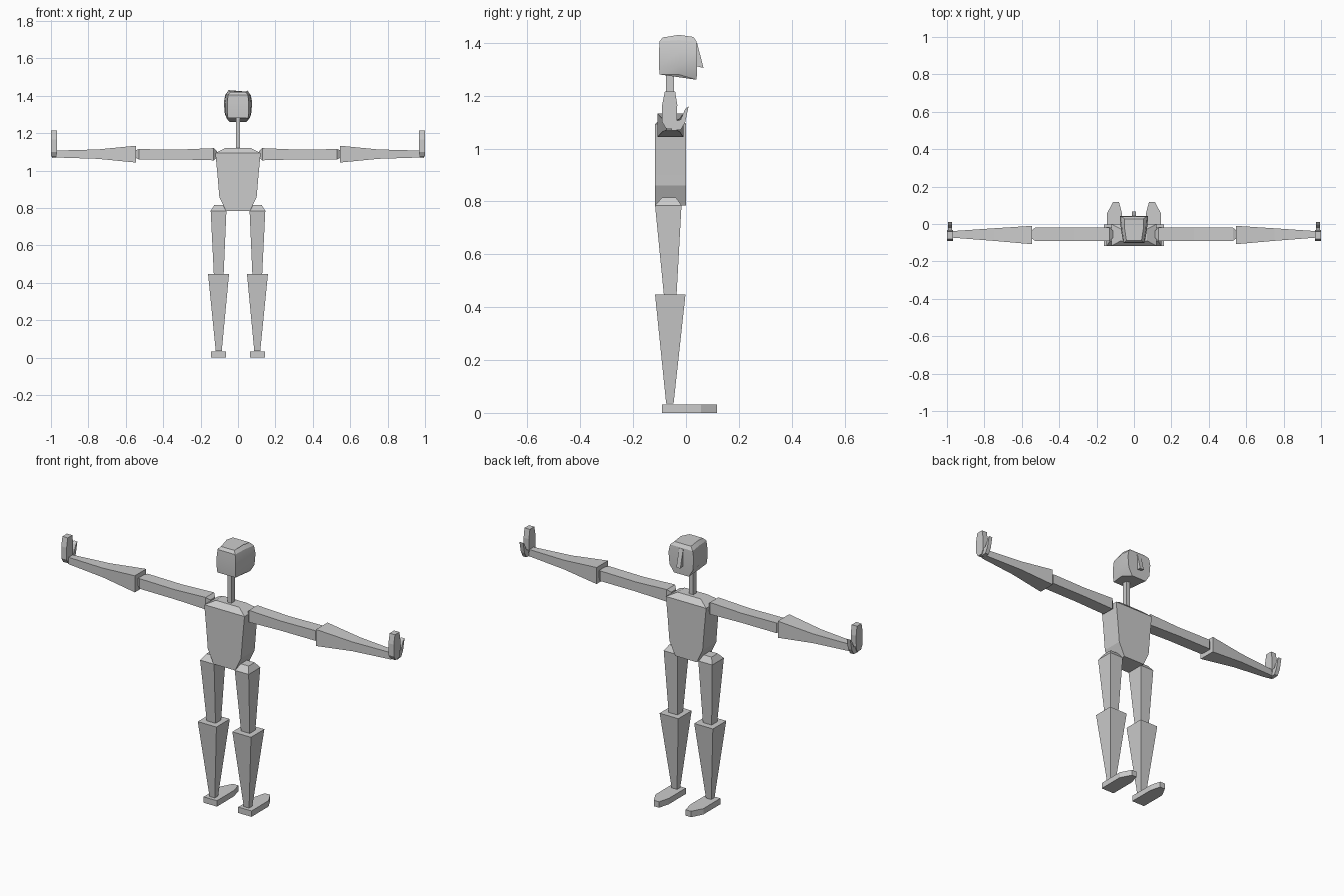
import bpy, bmesh, math

grey = bpy.data.materials.new("light grey")
grey.diffuse_color = (0.6, 0.6, 0.6, 1)


def finish(name, bm, smooth=None):
    bmesh.ops.recalc_face_normals(bm, faces=bm.faces)
    me = bpy.data.meshes.new(name)
    bm.to_mesh(me)
    bm.free()
    me.materials.append(grey)
    ob = bpy.data.objects.new(name, me)
    bpy.context.collection.objects.link(ob)
    if smooth:
        bpy.ops.object.select_all(action='DESELECT')
        ob.select_set(True)
        bpy.context.view_layer.objects.active = ob
        bpy.ops.object.shade_smooth_by_angle(angle=math.radians(smooth))
    return ob


def skin(name, rings, smooth=None):
    """Join closed rings of points into a capped solid."""
    bm = bmesh.new()
    vs = [[bm.verts.new(p) for p in r] for r in rings]
    n = len(rings[0])
    for a, b in zip(vs, vs[1:]):
        for i in range(n):
            j = (i + 1) % n
            bm.faces.new((a[i], a[j], b[j], b[i]))
    bm.faces.new(vs[0])
    bm.faces.new(vs[-1])
    return finish(name, bm, smooth)


def column(name, rows, s=1, smooth=None):
    """Rows of z, x0, x1, y0, y1 stacked upward; s mirrors x."""
    skin(name, [[(s * a, c, z), (s * b, c, z), (s * b, d, z), (s * a, d, z)]
                for z, a, b, c, d in rows], smooth)


def beam(name, rows, s):
    """Rows of x, y0, y1, z0, z1 running sideways."""
    skin(name, [[(s * x, a, c), (s * x, b, c), (s * x, b, d), (s * x, a, d)]
                for x, a, b, c, d in rows])


# Torso and neck
column("torso", [(0.785, -0.065, 0.065, -0.117, 0.0),
                 (0.86, -0.10, 0.10, -0.117, 0.0),
                 (0.97, -0.109, 0.109, -0.117, 0.0),
                 (1.093, -0.121, 0.121, -0.117, 0.0),
                 (1.12, -0.07, 0.07, -0.09, -0.027)], smooth=20)
column("neck", [(1.10, -0.012, 0.012, -0.075, -0.045),
                (1.29, -0.012, 0.012, -0.075, -0.045)])

# Head: narrow back, wide flat face, dropped chin
head = []
for zb, zm, zf, yb, yf, wb, wm, wf in [
        (1.28, 1.28, 1.26, -0.10, 0.04, 0.054, 0.062, 0.045),
        (1.31, 1.31, 1.30, -0.102, 0.042, 0.057, 0.068, 0.07),
        (1.365, 1.365, 1.365, -0.102, 0.042, 0.057, 0.07, 0.076),
        (1.405, 1.41, 1.405, -0.10, 0.04, 0.053, 0.063, 0.068),
        (1.42, 1.43, 1.422, -0.088, 0.028, 0.04, 0.05, 0.05)]:
    ym = -0.027
    head.append([(-wb, yb, zb), (wb, yb, zb), (wm, ym, zm),
                 (wf, yf, zf), (-wf, yf, zf), (-wm, ym, zm)])
skin("head", head, smooth=25)

# Nose wedge
skin("nose", [[(x, 0.035, 1.40), (x, 0.042, 1.40), (x, 0.066, 1.305),
               (x, 0.035, 1.312)] for x in (-0.012, 0.012)])

for s, side in ((1, "right"), (-1, "left")):
    # Legs
    column(side + "_thigh", [(0.44, 0.077, 0.129, -0.083, -0.036),
                             (0.785, 0.062, 0.146, -0.117, -0.017),
                             (0.815, 0.08, 0.127, -0.09, -0.038)], s)
    column(side + "_shin", [(0.035, 0.087, 0.119, -0.075, -0.047),
                            (0.447, 0.048, 0.16, -0.117, -0.002)], s)
    # Foot with tapered toe
    outline = [(0.064, -0.09), (0.144, -0.09), (0.144, 0.057),
               (0.112, 0.117), (0.08, 0.117), (0.064, 0.057)]
    skin(side + "_foot", [[(s * x, y, z) for x, y in outline]
                          for z in (0.0, 0.032)])
    # Arms
    beam(side + "_upper_arm", [(0.113, -0.075, -0.035, 1.07, 1.105),
                               (0.13, -0.092, -0.02, 1.055, 1.12),
                               (0.32, -0.091, -0.02, 1.06, 1.112),
                               (0.53, -0.09, -0.02, 1.06, 1.115),
                               (0.55, -0.075, -0.037, 1.07, 1.107)], s)
    beam(side + "_forearm", [(0.545, -0.108, -0.01, 1.043, 1.133),
                             (0.75, -0.09, -0.023, 1.063, 1.113),
                             (0.972, -0.073, -0.038, 1.07, 1.107)], s)
    # Hand: raised palm and a separate thumb
    palm = [(-0.075, 1.075), (-0.045, 1.075), (-0.035, 1.095), (-0.033, 1.165),
            (-0.041, 1.215), (-0.08, 1.215), (-0.09, 1.165), (-0.09, 1.10)]
    skin(side + "_palm", [[(s * x, y, z) for y, z in palm]
                          for x in (0.968, 1.0)])
    thumb = [(-0.055, 1.068), (-0.02, 1.07), (-0.003, 1.10), (0.01, 1.16),
             (-0.003, 1.15), (-0.02, 1.11), (-0.05, 1.10)]
    skin(side + "_thumb", [[(s * x, y, z) for y, z in thumb]
                           for x in (0.973, 0.995)])
